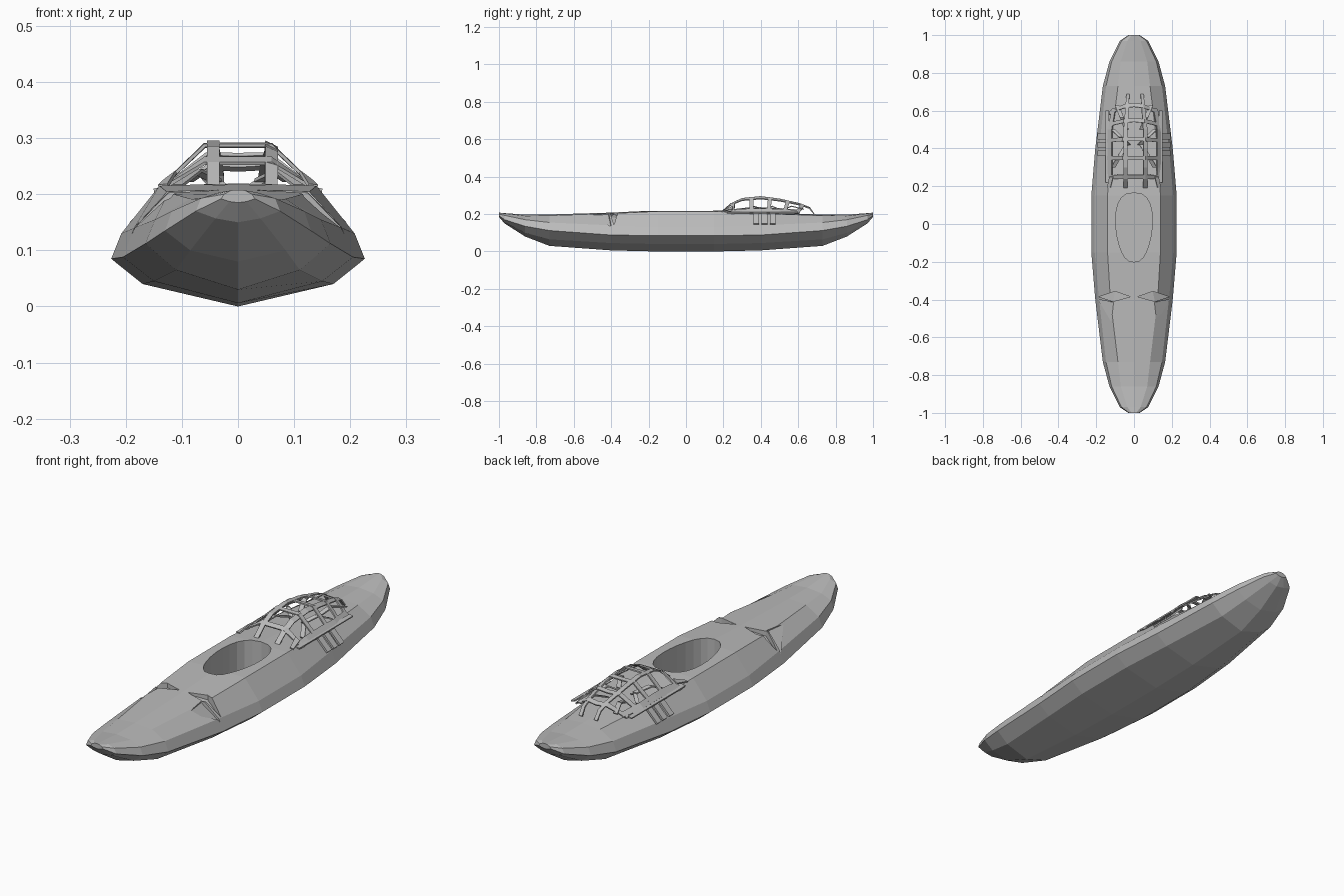
import bpy
import bmesh
from math import sin, cos, pi
from mathutils import Vector

cube = bpy.data.objects.get("Cube")
if cube:
    bpy.data.objects.remove(cube, do_unlink=True)

grey = bpy.data.materials.new("light grey")
grey.use_nodes = True
COLOUR = (0.5, 0.5, 0.5, 1)
grey.diffuse_color = COLOUR
grey.node_tree.nodes["Principled BSDF"].inputs["Base Color"].default_value = COLOUR


def make_object(name, bm):
    bmesh.ops.recalc_face_normals(bm, faces=bm.faces[:])
    mesh = bpy.data.meshes.new(name)
    bm.to_mesh(mesh)
    bm.free()
    mesh.materials.append(grey)
    obj = bpy.data.objects.new(name, mesh)
    bpy.context.collection.objects.link(obj)
    return obj


def bridge(bm, first, second):
    count = len(first)
    for i in range(count):
        j = (i + 1) % count
        bm.faces.new((first[i], first[j], second[j], second[i]))


def prism(name, lower, upper):
    """Closed solid between two matching loops."""
    bm = bmesh.new()
    loops = [[bm.verts.new(p) for p in loop] for loop in (lower, upper)]
    bridge(bm, *loops)
    for loop in loops:
        bm.faces.new(loop)
    bmesh.ops.triangulate(bm, faces=[f for f in bm.faces])
    return make_object(name, bm)


def carve(target, cutter):
    mod = target.modifiers.new("cut", "BOOLEAN")
    mod.operation = "DIFFERENCE"
    mod.solver = "EXACT"
    mod.object = cutter
    bpy.context.view_layer.objects.active = target
    bpy.ops.object.modifier_apply(modifier=mod.name)
    bpy.data.objects.remove(cutter, do_unlink=True)


# Hull: half sections as y, keel z, then chine, side, shoulder, deck edge (x, z), deck ridge z
SECTIONS = [
    (0.15, 0.0, (0.17, 0.04), (0.226, 0.085), (0.208, 0.13), (0.14, 0.215), 0.22),
    (0.40, 0.006, (0.15, 0.045), (0.205, 0.088), (0.185, 0.14), (0.125, 0.203), 0.208),
    (0.73, 0.03, (0.11, 0.065), (0.165, 0.112), (0.148, 0.155), (0.085, 0.192), 0.198),
    (0.86, 0.08, (0.085, 0.10), (0.13, 0.135), (0.118, 0.17), (0.07, 0.19), 0.197),
    (0.97, 0.15, (0.04, 0.157), (0.075, 0.17), (0.066, 0.193), (0.035, 0.203), 0.205),
    (1.0, 0.185, (0.015, 0.187), (0.03, 0.192), (0.025, 0.2), (0.012, 0.207), 0.208),
]


def section_loop(bm, section, end):
    y, keel, *side, ridge = section
    outline = [(0, keel)] + side + [(0, ridge)] + [(-x, z) for x, z in reversed(side)]
    return [bm.verts.new((x, end * y, z)) for x, z in outline]


bm = bmesh.new()
loops = [section_loop(bm, s, -1) for s in reversed(SECTIONS)]
loops += [section_loop(bm, s, 1) for s in SECTIONS]
for a, b in zip(loops, loops[1:]):
    bridge(bm, a, b)
bm.faces.new(loops[0])
bm.faces.new(loops[-1])
hull = make_object("hull", bm)

# Cockpit well: egg shaped, wider towards the stern
egg = []
for i in range(24):
    a = 2 * pi * i / 24
    c, s = cos(a), sin(a)
    widen = 0.096 + 0.016 * s
    egg.append((widen * abs(c) ** 0.75 * (1 if c > 0 else -1), -0.018 + 0.183 * s))
carve(hull, prism("well_cutter", [(x, y, 0.03) for x, y in egg], [(x, y, 0.3) for x, y in egg]))

# Foredeck notches, one pair on each side
DIAMOND = [(0.02, -0.385, 0.2), (0.10, -0.357, 0.185), (0.185, -0.385, 0.132), (0.11, -0.41, 0.18)]
WEDGE = [(0.19, -0.40, 0.126), (0.108, -0.415, 0.197), (0.12, -0.52, 0.195)]
for side in (1, -1):
    for shape in (DIAMOND, WEDGE):
        low = [(side * x, y, z) for x, y, z in shape]
        high = [(x, y, 0.3) for x, y, z in low]
        carve(hull, prism("notch_cutter", low, high))

# Cargo net surface
RISE = [(0.19, 0.212), (0.24, 0.255), (0.30, 0.283), (0.40, 0.293),
        (0.50, 0.28), (0.61, 0.255), (0.66, 0.235), (0.685, 0.2)]


def net_point(u, y):
    height = RISE[-1][1]
    for (y0, z0), (y1, z1) in zip(RISE, RISE[1:]):
        if y0 <= y <= y1:
            height = z0 + (z1 - z0) * (y - y0) / (y1 - y0)
    half = 0.148 - max(0, y - 0.5) * 0.22
    fall = min(1, (1 - abs(u)) / 0.6)
    base = 0.202
    return Vector((u * half, y, base + (height - base) * fall))


def ribbon(name, left, right, thickness=0.006):
    """Thin strap between two edge paths."""
    bm = bmesh.new()
    a = [bm.verts.new(p) for p in left]
    b = [bm.verts.new(p) for p in right]
    for i in range(len(a) - 1):
        bm.faces.new((a[i], a[i + 1], b[i + 1], b[i]))
    obj = make_object(name, bm)
    mod = obj.modifiers.new("thickness", "SOLIDIFY")
    mod.thickness = thickness
    mod.offset = 0
    return obj


# Lengthwise net straps
for u, start, stop in ((-0.86, 1, 6), (-0.3, 0, 8), (0.4, 0, 8), (0.9, 1, 6)):
    ys = [y for y, z in RISE[start:stop]]
    ribbon("net_long_strap", [net_point(u - 0.075, y) for y in ys],
           [net_point(u + 0.075, y) for y in ys])

# Crosswise net straps, bowed towards the stern at the back
ACROSS = (-1, -0.7, -0.4, 0, 0.4, 0.7, 1)
for y, bow in ((0.25, 0), (0.35, 0), (0.44, 0.01), (0.52, 0.03), (0.59, 0.04)):
    path = [y + bow * (1 - u * u) for u in ACROSS]
    ribbon("net_cross_strap", [net_point(u, v - 0.01) for u, v in zip(ACROSS, path)],
           [net_point(u, v + 0.01) for u, v in zip(ACROSS, path)])

# Net rim lying along the deck edge
for side in (1, -1):
    ys = [0.22, 0.35, 0.5, 0.6]
    ribbon("net_rim", [(side * 0.132, y, 0.211) for y in ys],
           [(side * 0.15, y, 0.207) for y in ys])

# Loose straps crossing beneath the net
for side in (1, -1):
    for y0, y1, x0, x1 in ((0.3, 0.42, 0.11, 0.04), (0.42, 0.5, 0.03, 0.11), (0.5, 0.63, 0.04, 0.09)):
        start = Vector((side * x0, y0, 0.215))
        end = Vector((side * x1, y1, 0.225))
        middle = (start + end) / 2 + Vector((0, 0, 0.022))
        offset = Vector((0.011, 0, 0))
        ribbon("inner_strap", [p - offset for p in (start, middle, end)],
               [p + offset for p in (start, middle, end)])
    # Front feet of the net
    ribbon("net_foot", [(side * 0.125, 0.19, 0.216), (side * 0.11, 0.25, 0.24)],
           [(side * 0.142, 0.19, 0.214), (side * 0.13, 0.25, 0.225)])

# Anchor straps down the hull sides
for side in (1, -1):
    for y in (0.375, 0.42, 0.463):
        path = [(0.125, 0.212), (0.148, 0.19), (0.19, 0.147)]
        ribbon("anchor_strap", [(side * x, y - 0.015, z) for x, z in path],
               [(side * x, y + 0.015, z) for x, z in path], 0.009)
